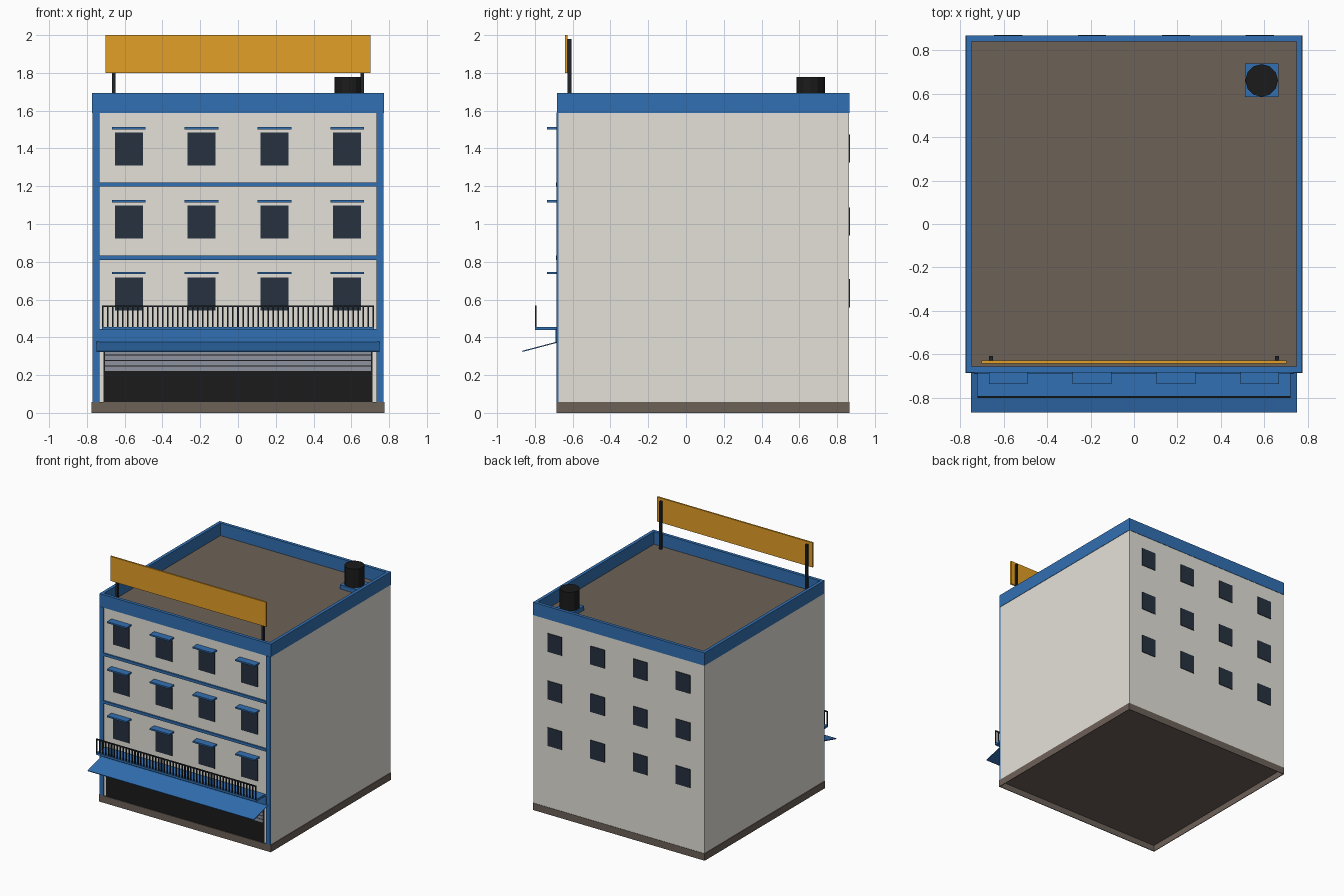
import bpy, bmesh, math
from mathutils import Vector, Matrix

cube = bpy.data.objects.get("Cube")
if cube:
    bpy.data.objects.remove(cube, do_unlink=True)


def material(name, r, g, b):
    m = bpy.data.materials.new(name)
    m.use_nodes = True
    m.diffuse_color = (r, g, b, 1)
    m.node_tree.nodes["Principled BSDF"].inputs["Base Color"].default_value = (r, g, b, 1)
    return m


WALL = material("warm grey wall", 0.78, 0.755, 0.69)
BLUE = material("blue trim", 0.031, 0.16, 0.45)
BROWN = material("brown stone", 0.152, 0.12, 0.097)
ORANGE = material("orange board", 0.77, 0.35, 0.021)
GLASS = material("dark glass", 0.02, 0.031, 0.05)
BLACK = material("black", 0.011, 0.011, 0.011)
IRON = material("dark iron", 0.014, 0.018, 0.023)
STEEL = material("shutter steel", 0.27, 0.29, 0.345)


def add_box(bm, x, y, z):
    """Add a box spanning the three (low, high) ranges."""
    lo, hi = Vector((x[0], y[0], z[0])), Vector((x[1], y[1], z[1]))
    mat = Matrix.Translation((lo + hi) / 2) @ Matrix.Diagonal((*(hi - lo), 1))
    bmesh.ops.create_cube(bm, size=1, matrix=mat)


def finish(name, bm, *mats):
    mesh = bpy.data.meshes.new(name)
    bm.to_mesh(mesh)
    bm.free()
    for m in mats:
        mesh.materials.append(m)
    obj = bpy.data.objects.new(name, mesh)
    bpy.context.collection.objects.link(obj)
    return obj


def boxes(name, mat, spans):
    bm = bmesh.new()
    for x, y, z in spans:
        add_box(bm, x, y, z)
    return finish(name, bm, mat)


def tray(name, span, side, rim, depth, *mats):
    """Box whose top (side 1) or bottom (side -1) is sunk inside a rim."""
    bm = bmesh.new()
    add_box(bm, *span)
    face = max(bm.faces, key=lambda f: side * f.calc_center_median().z)
    bmesh.ops.inset_region(bm, faces=[face], thickness=rim, use_even_offset=True)
    inner = bmesh.ops.extrude_discrete_faces(bm, faces=[face])["faces"][0]
    bmesh.ops.translate(bm, verts=inner.verts, vec=(0, 0, -side * depth))
    inner.material_index = len(mats) - 1
    return finish(name, bm, *mats)


def around(c, half):
    return (c - half, c + half)


FRONT, BACK, SIDE = -0.676, 0.863, 0.77
FLOORS = (0.63, 1.01, 1.397)
COLUMNS = (-0.578, -0.193, 0.193, 0.578)

# Main block, hollow plinth, parapet with sunken roof deck
boxes("main_block", WALL, [((-SIDE, SIDE), (FRONT, BACK), (0.055, 1.588))])
tray("plinth", ((-0.775, 0.775), (-0.685, 0.866), (0, 0.057)), -1, 0.005, 0.05, BROWN)
tray("parapet_and_roof_deck", ((-0.773, 0.773), (-0.682, 0.866), (1.588, 1.693)),
     1, 0.026, 0.102, BLUE, BROWN)

# Facade trim
boxes("corner_pilasters", BLUE,
      [(around(s * 0.752, 0.018), (-0.685, FRONT), (0.057, 1.59)) for s in (-1, 1)])
boxes("floor_bands", BLUE,
      [((-0.735, 0.735), (-0.688, FRONT), around(z, 0.011)) for z in (0.821, 1.209)])
boxes("shop_fascia", BLUE, [((-0.735, 0.735), (-0.69, FRONT), (0.37, 0.445))])

# Windows and their hoods
boxes("front_windows", GLASS,
      [(around(x, 0.074), (-0.681, FRONT), around(z, 0.087)) for x in COLUMNS for z in FLOORS])
boxes("window_hoods", BLUE,
      [(around(x, 0.089), (-0.735, FRONT), around(z + 0.11, 0.006)) for x in COLUMNS for z in FLOORS])
boxes("back_windows", GLASS,
      [(around(x, 0.065), (BACK, 0.868), around(z + 0.003, 0.075)) for x in COLUMNS for z in FLOORS])

# Shop front with half-raised shutter
boxes("shop_opening", BLACK, [((-0.713, 0.713), (-0.68, FRONT), (0.057, 0.335))])
boxes("shutter_slats", STEEL,
      [((-0.704, 0.704), (-0.686, FRONT), around(0.234 + i * 0.029, 0.0115)) for i in range(4)])

# Sloping awning
bm = bmesh.new()
add_box(bm, (-0.749, 0.749), (-0.198, 0), (-0.006, 0))
awning = finish("awning", bm, BLUE)
awning.location = (0, FRONT, 0.379)
awning.rotation_euler.x = math.atan2(0.05, 0.19)

# Balcony and railing
boxes("balcony_slab", BLUE, [((-0.72, 0.72), (-0.799, FRONT), (0.439, 0.456))])
BARS = 54
rail_y = (-0.8, -0.791)
railing = [(around(-0.716 + 1.432 * i / BARS, 0.004), rail_y, (0.456, 0.565)) for i in range(BARS + 1)]
railing.append(((-0.72, 0.72), rail_y, (0.56, 0.569)))
boxes("balcony_railing", IRON, railing)

# Roof billboard, left blank
boxes("billboard", ORANGE, [((-0.702, 0.702), (-0.641, -0.627), (1.8, 2.0))])
boxes("billboard_posts", IRON,
      [(around(s * 0.658, 0.009), (-0.627, -0.607), (1.59, 1.98)) for s in (-1, 1)])

# Water tank on a pad
boxes("tank_pad", BLUE, [((0.51, 0.664), (0.583, 0.737), (1.59, 1.625))])
bm = bmesh.new()
bmesh.ops.create_cone(bm, cap_ends=True, segments=12, radius1=0.075, radius2=0.075, depth=0.155,
                      matrix=Matrix.Translation((0.587, 0.66, 1.7)))
finish("water_tank", bm, BLACK)
